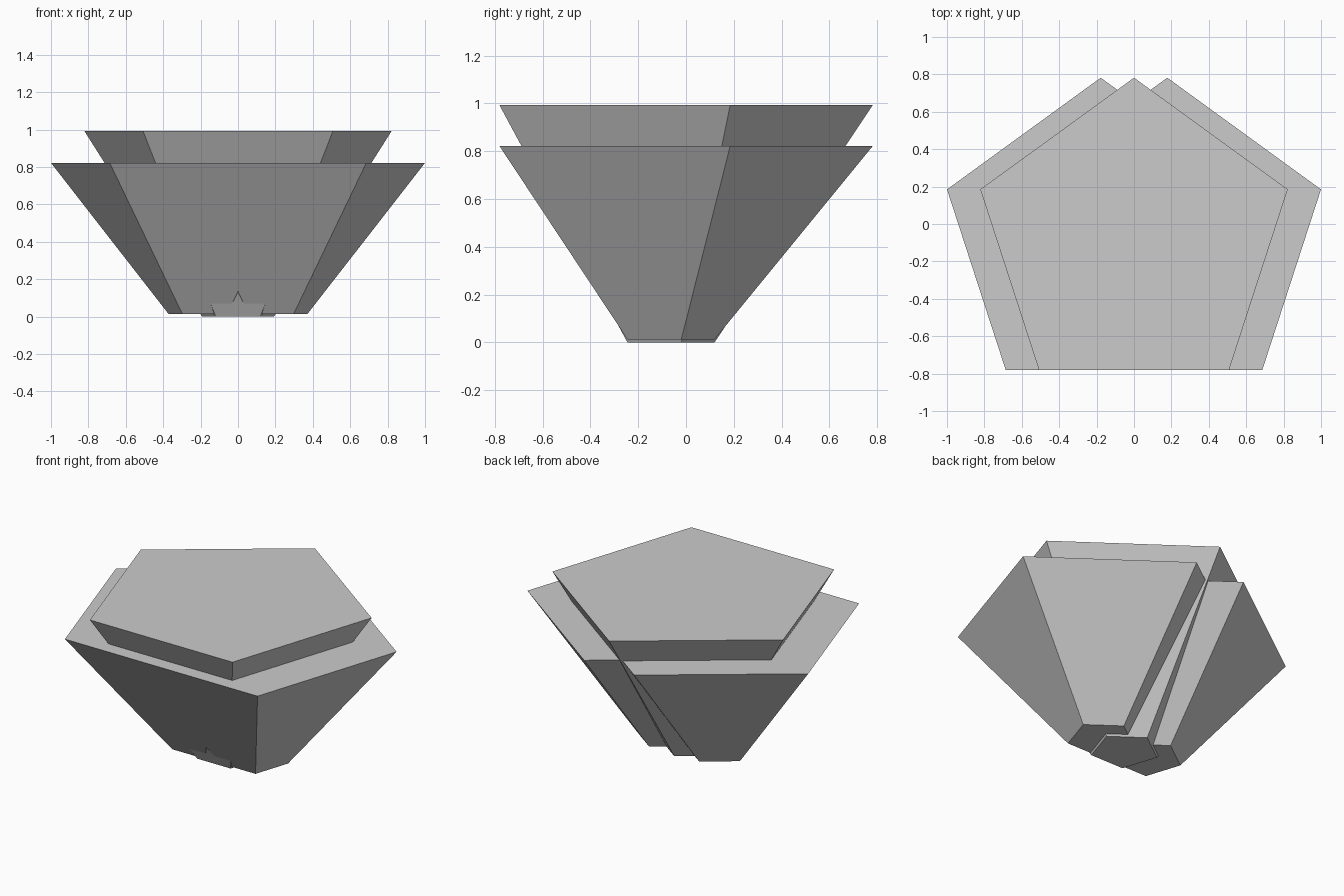
import bpy, bmesh
from math import sin, cos, pi

if "Cube" in bpy.data.objects:
    bpy.data.objects.remove(bpy.data.objects["Cube"])

R_TOP, R_BOTTOM, CENTRE_Y = 0.864, 0.202, -0.082


def pentagon_ring(bm, radius, z):
    return [bm.verts.new((radius * sin(i * 2 * pi / 5), radius * cos(i * 2 * pi / 5), z))
            for i in range(5)]


def tapered_pentagon(name, x, z_bottom, z_top):
    bm = bmesh.new()
    low = pentagon_ring(bm, R_BOTTOM, z_bottom)
    high = pentagon_ring(bm, R_TOP, z_top)
    bm.faces.new(low)
    bm.faces.new(high)
    for i in range(5):
        j = (i + 1) % 5
        bm.faces.new((low[i], low[j], high[j], high[i]))
    bmesh.ops.recalc_face_normals(bm, faces=bm.faces)
    mesh = bpy.data.meshes.new(name)
    bm.to_mesh(mesh)
    bm.free()
    obj = bpy.data.objects.new(name, mesh)
    obj.location = (x, CENTRE_Y, 0)
    bpy.context.collection.objects.link(obj)


# Tall central block
tapered_pentagon("centre_block", 0, 0, 0.993)

# Lower pair of side blocks
for side, x in (("left", -0.178), ("right", 0.178)):
    tapered_pentagon(side + "_block", x, 0.013, 0.822)
